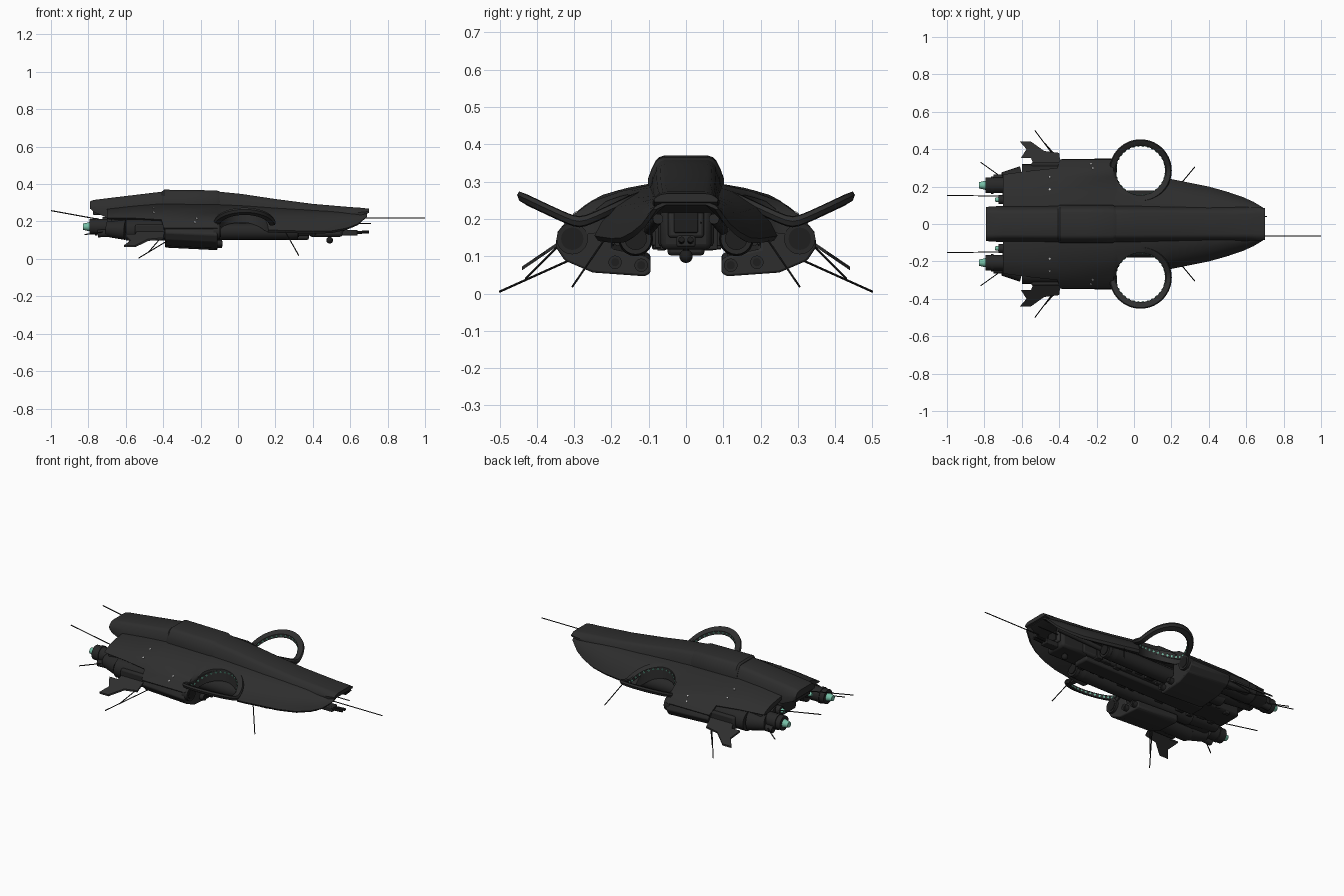
import bpy, bmesh, random
from math import radians, sin, cos, pi, hypot
from mathutils import Vector, Matrix

if "Cube" in bpy.data.objects:
    bpy.data.objects.remove(bpy.data.objects["Cube"])
random.seed(4)


def material(name, rgb):
    m = bpy.data.materials.new(name)
    m.use_nodes = True
    m.diffuse_color = (*rgb, 1)
    m.node_tree.nodes["Principled BSDF"].inputs["Base Color"].default_value = (*rgb, 1)
    return m


HULL = material("charcoal hull", (0.027, 0.027, 0.027))
MECH = material("dark machinery", (0.021, 0.021, 0.021))
BLACK = material("black fittings", (0.013, 0.013, 0.013))
TEAL = material("teal glow", (0.18, 0.52, 0.38))
PALE = material("pale grey markers", (0.55, 0.55, 0.55))


def finish(name, bm, mat, bevel=0):
    bmesh.ops.recalc_face_normals(bm, faces=bm.faces)
    me = bpy.data.meshes.new(name)
    bm.to_mesh(me)
    bm.free()
    me.materials.append(mat)
    ob = bpy.data.objects.new(name, me)
    bpy.context.collection.objects.link(ob)
    if bevel:
        mod = ob.modifiers.new("Soft edges", 'BEVEL')
        mod.width, mod.segments = bevel, 2
    smooth(ob)
    return ob


def activate(ob):
    bpy.ops.object.select_all(action='DESELECT')
    ob.select_set(True)
    bpy.context.view_layer.objects.active = ob


def smooth(ob):
    activate(ob)
    bpy.ops.object.shade_smooth_by_angle(angle=radians(32))


def loft(name, sections, mat, closed=False, bevel=0):
    bm = bmesh.new()
    rows = [[bm.verts.new(p) for p in s] for s in sections]
    n = len(rows[0])
    pairs = list(zip(rows, rows[1:])) + ([(rows[-1], rows[0])] if closed else [])
    for a, b in pairs:
        for i in range(n):
            j = (i + 1) % n
            bm.faces.new((a[i], a[j], b[j], b[i]))
    if not closed:
        bm.faces.new(rows[0])
        bm.faces.new(rows[-1])
    return finish(name, bm, mat, bevel)


def mirrored(x, half):
    """Closed section across the centre line from its +y half."""
    return [(x, y, z) for y, z in half] + [(x, -y, z) for y, z in reversed(half)]


def tube(name, a, b, r, mat, r2=None, sides=20):
    a, b = Vector(a), Vector(b)
    bm = bmesh.new()
    turn = (b - a).to_track_quat('Z', 'Y').to_matrix().to_4x4()
    bmesh.ops.create_cone(bm, cap_ends=True, segments=sides, radius1=r,
                          radius2=r if r2 is None else r2, depth=(b - a).length,
                          matrix=Matrix.Translation((a + b) / 2) @ turn)
    return finish(name, bm, mat)


def box(name, lo, hi, mat, bevel=0.005):
    lo, hi = Vector(lo), Vector(hi)
    bm = bmesh.new()
    bmesh.ops.create_cube(bm, size=1, matrix=Matrix.Translation((lo + hi) / 2)
                          @ Matrix.Diagonal((*(hi - lo), 1)))
    return finish(name, bm, mat, bevel)


# Wide armoured shell, broadest over the nacelles: x, edge y, edge z, ridge z
shell_stations = [(-.70, .265, .212, .268), (-.55, .285, .21, .285), (-.41, .30, .20, .297),
                  (-.395, .345, .15, .298), (-.11, .345, .15, .295), (-.095, .29, .155, .294),
                  (.05, .262, .147, .287), (.2, .24, .14, .275),
                  (.4, .20, .135, .262), (.5, .172, .138, .256), (.58, .145, .155, .25),
                  (.64, .118, .18, .247), (.69, .088, .225, .245)]


def shell_half(ey, ez, zs):
    iy, d = min(.08, .6 * ey), zs - ez
    w = ey - iy
    return [(iy, zs), (iy + .35 * w, zs - .14 * d), (iy + .65 * w, zs - .33 * d),
            (iy + .88 * w, zs - .64 * d), (ey, ez + .1 * d), (ey - .01, ez),
            (ey - .25 * w, ez + .06 * d), (iy, ez + .65 * d)]


shell = loft("hull_shell", [mirrored(x, shell_half(*s)) for x, *s in shell_stations], HULL)

# Round notches in the shell for the side rings
for s in (1, -1):
    cutter = tube("notch_cutter", (.035, s * .29, 0), (.035, s * .29, .5), .136, HULL, sides=48)
    cutter.hide_render = True
    mod = shell.modifiers.new("Notch", 'BOOLEAN')
    mod.operation, mod.solver, mod.object = 'DIFFERENCE', 'EXACT', cutter
    activate(shell)
    bpy.ops.object.modifier_apply(modifier=mod.name)
    bpy.data.objects.remove(cutter)
smooth(shell)


# Raised spine and canopy
def spine_half(w, zt, zb):
    d = zt - zb
    return [(.58 * w, zt), (.70 * w, zt - .04 * d), (.80 * w, zt - .14 * d),
            (.90 * w, zt - .34 * d), (w, zt - .62 * d), (.98 * w, zb)]


spine_stations = [(-.79, .09, .308, .268), (-.77, .094, .315, .25), (-.70, .096, .324, .22),
                  (-.40, .1, .36, .23), (-.10, .1, .359, .23), (.02, .1, .347, .22),
                  (.2, .098, .32, .2), (.4, .095, .294, .2), (.6, .09, .277, .225),
                  (.66, .088, .273, .235), (.70, .086, .268, .245)]
loft("spine", [mirrored(x, spine_half(*s)) for x, *s in spine_stations], HULL)
canopy_stations = [(-.405, .096, .362, .27), (-.395, .102, .37, .27), (-.25, .102, .368, .27),
                   (-.115, .102, .366, .27), (-.09, .09, .357, .27)]
loft("canopy", [mirrored(x, spine_half(*s)) for x, *s in canopy_stations], HULL)
box("tail_plate", (-.775, -.07, .235), (-.66, .07, .285), MECH)

# Central keel, square nose frame and sensor gear
box("keel", (-.68, -.075, .125), (.42, .075, .25), MECH, .012)
box("keel_step", (-.45, -.05, .102), (.38, .05, .14), MECH, .01)
box("nose_frame", (.38, -.068, .118), (.56, .068, .25), MECH, .015)
box("nose_window", (.555, -.048, .15), (.575, .048, .24), HULL, .008)
box("nose_panel", (.57, -.032, .163), (.58, .032, .228), BLACK, .003)
box("gun_mount", (.53, -.025, .125), (.64, .025, .155), MECH)
for y in (-.012, .012):
    tube("nose_gun", (.6, y, .138), (.7, y, .145), .008, BLACK, sides=10)
tube("sensor_stalk", (.49, 0, .15), (.49, 0, .1), .008, BLACK, sides=10)
bm = bmesh.new()
bmesh.ops.create_uvsphere(bm, u_segments=16, v_segments=10, radius=.018,
                          matrix=Matrix.Translation((.49, 0, .1)))
finish("sensor_ball", bm, BLACK)
tube("nose_probe", (.62, -.065, .218), (1, -.065, .218), .003, BLACK, sides=6)
tube("short_nose_probe", (.56, .04, .19), (.71, .04, .19), .003, BLACK, sides=6)

nacelle_profile = [(.095, .055), (.11, .046), (.25, .056), (.325, .088), (.350, .125), (.342, .16),
                   (.31, .19), (.25, .235), (.20, .25), (.20, .12), (.11, .10), (.095, .09)]
fin_outline = [(-.39, .30), (-.40, .38), (-.48, .39), (-.55, .44), (-.61, .44),
               (-.575, .40), (-.605, .352), (-.55, .352), (-.53, .30)]
markers = [(-.22, .297, .215, .6, .8), (-.23, .32, .195, .76, .65),
           (-.45, .25, .247, .49, .87), (-.45, .185, .273, .26, .97)]

for s, side in ((1, "back"), (-1, "front")):
    def part(name):
        return side + "_" + name

    # Side ring folded along its middle, with lights round the inner rim
    def ring_point(angle, r, h):
        v = r * sin(angle)
        return (.035 + r * cos(angle), s * (.286 + v), .184 + .48 * hypot(v, .02) + h)
    rim = [(.132, -.011), (.138, -.016), (.161, -.013), (.167, 0), (.161, .012), (.138, .014), (.132, .010)]
    loft(part("ring"), [[ring_point(2 * pi * i / 56, r, h) for r, h in rim] for i in range(56)],
         HULL, closed=True)
    for i in range(32):
        a = pi * (i + .5) / 16
        tube(part("ring_light"), ring_point(a, .1302, 0), ring_point(a, .134, 0), .0075, TEAL, sides=4)

    # Nacelle under the shell with its rounded front intake
    loft(part("nacelle"), [[(x, s * y, z + (lift if z < .13 else 0)) for y, z in nacelle_profile]
                           for x, lift in ((-.39, .014), (-.11, 0))], HULL, bevel=.006)
    tube(part("nacelle_collar"), (-.13, s * .305, .147), (-.095, s * .305, .147), .042, MECH)
    tube(part("nacelle_intake"), (-.1, s * .305, .147), (-.092, s * .305, .147), .03, BLACK)
    for y, z in ((.19, .084), (.12, .076)):
        tube(part("pod_barrel"), (-.2, s * y, z), (-.085, s * y, z), .018, MECH, sides=14)
        tube(part("pod_bore"), (-.09, s * y, z), (-.083, s * y, z), .011, BLACK, sides=12)

    # Small pale markers lying flat on the shell
    for x, y, z, ny, nz in markers:
        tube(part("marker"), (x, s * (y - .003 * ny), z - .003 * nz),
             (x, s * (y + .003 * ny), z + .003 * nz), .006, PALE, sides=4)

    # Long engine under the shell
    tube(part("main_duct"), (-.5, s * .135, .147), (.3, s * .135, .147), .045, MECH)
    tube(part("duct_lip"), (.26, s * .135, .147), (.32, s * .135, .147), .047, MECH, .042)
    tube(part("duct_intake"), (.31, s * .135, .147), (.325, s * .135, .147), .03, BLACK)

    # Rear engine block and nozzles
    tube(part("outer_engine"), (-.6, s * .262, .155), (-.37, s * .262, .155), .058, MECH)
    tube(part("engine_taper"), (-.7, s * .235, .16), (-.6, s * .255, .155), .042, MECH, .054)
    tube(part("inner_engine"), (-.7, s * .15, .18), (-.4, s * .15, .165), .04, MECH, .052)
    box(part("engine_bridge"), (-.68, min(s * .14, s * .26), .14),
        (-.4, max(s * .14, s * .26), .225), MECH, .01)
    box(part("fin_root"), (-.55, min(s * .27, s * .33), .11),
        (-.38, max(s * .27, s * .33), .185), MECH, .01)
    for x, y, z, r in ((-.795, .207, .172, .042), (-.725, .13, .2, .024)):
        tube(part("nozzle"), (x, s * y, z), (x + .1, s * y, z), r, MECH)
        tube(part("nozzle_band"), (x + .03, s * y, z), (x + .045, s * y, z), r * 1.1, MECH)
        tube(part("nozzle_glow"), (x - .8 * r, s * y, z), (x + .005, s * y, z), r * .4, TEAL, r * .6, 12)
    tube(part("lower_exhaust"), (-.75, s * .245, .135), (-.65, s * .245, .14), .02, MECH)

    # Forked tail fin sloping outwards and down
    loft(part("tail_fin"), [[(x, s * y, .142 - (y - .33) * .68 + h) for x, y in fin_outline]
                            for h in (-.005, .005)], HULL)

    # Whip antennas
    for a, b in (((-.68, .15, .2), (-1, .152, .258)), ((-.68, .23, .15), (-.82, .33, .13)),
                 ((-.38, .30, .095), (-.53, .5, .005)), ((-.38, .32, .15), (-.475, .43, .04)),
                 ((.25, .215, .15), (.325, .305, .018))):
        tube(part("antenna"), (a[0], s * a[1], a[2]), (b[0], s * b[1], b[2]), .003, BLACK, sides=6)

    # Underside fittings
    for i in range(14):
        x, y = -.6 + i * .07, s * random.uniform(.055, .085)
        w, d = random.uniform(.015, .028), random.uniform(.008, .016)
        z = random.uniform(.115, .13)
        box(part("underside_fitting"), (x - w, y - d, z), (x + w, y + d, .18), MECH, .003)
    tube(part("chin_pipe"), (.3, s * .1, .17), (.6, s * .075, .2), .014, MECH, sides=12)
